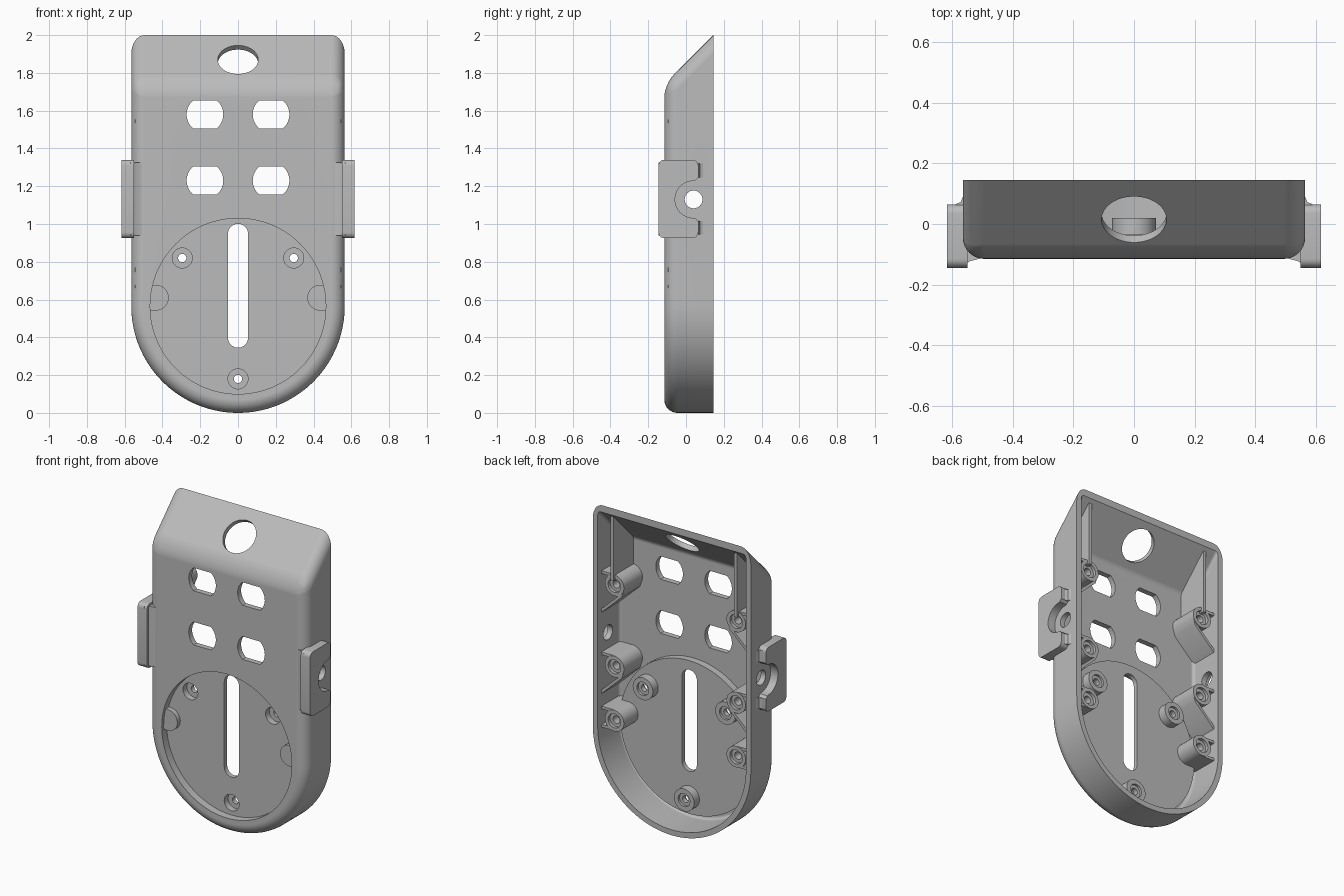
import bpy, bmesh, math
from mathutils import Vector, Matrix

cube = bpy.data.objects.get("Cube")
if cube:
    bpy.data.objects.remove(cube)

grey = bpy.data.materials.new("light_grey_plastic")
grey.use_nodes = True
grey.diffuse_color = (0.5, 0.5, 0.5, 1)
grey.node_tree.nodes["Principled BSDF"].inputs["Base Color"].default_value = grey.diffuse_color

FRONT, BACK, MID = -0.115, 0.145, 0.565   # MID: centre height of the round end
parts = []


def finish(name, bm, keep=True):
    bmesh.ops.recalc_face_normals(bm, faces=bm.faces)
    mesh = bpy.data.meshes.new(name)
    bm.to_mesh(mesh)
    bm.free()
    mesh.materials.append(grey)
    obj = bpy.data.objects.new(name, mesh)
    bpy.context.collection.objects.link(obj)
    if keep:
        parts.append(obj)
    return obj


def prism_mesh(pts, axis, lo, hi):
    """Extrude a 2D outline along one axis."""
    place = {"x": lambda a, b: (lo, a, b), "y": lambda a, b: (a, lo, b),
             "z": lambda a, b: (a, b, lo)}[axis]
    bm = bmesh.new()
    face = bm.faces.new([bm.verts.new(place(a, b)) for a, b in pts])
    move = Vector([(hi - lo) * (axis == k) for k in "xyz"])
    top = bmesh.ops.extrude_face_region(bm, geom=[face])["geom"]
    bmesh.ops.translate(bm, vec=move, verts=[v for v in top if isinstance(v, bmesh.types.BMVert)])
    return bm


def prism(name, pts, axis, lo, hi, keep=True):
    return finish(name, prism_mesh(pts, axis, lo, hi), keep)


def arc(cx, cy, r, start, end, n=16):
    angles = [math.radians(start + (end - start) * i / n) for i in range(n + 1)]
    return [(cx + r * math.cos(a), cy + r * math.sin(a)) for a in angles]


def circle(cx, cy, r, n=48):
    return arc(cx, cy, r, 0, 360, n)[:-1]


def rounded(x0, x1, y0, y1, r):
    return (arc(x1 - r, y1 - r, r, 0, 90, 6) + arc(x0 + r, y1 - r, r, 90, 180, 6)
            + arc(x0 + r, y0 + r, r, 180, 270, 6) + arc(x1 - r, y0 + r, r, 270, 360, 6))


def boolean(target, tool, operation="DIFFERENCE"):
    tool.hide_render = True
    bpy.context.view_layer.update()
    mod = target.modifiers.new("cut", "BOOLEAN")
    mod.operation, mod.object, mod.solver = operation, tool, "EXACT"
    bpy.context.view_layer.objects.active = target
    bpy.ops.object.modifier_apply(modifier=mod.name)
    bpy.data.objects.remove(tool)


def cut(target, pts, axis, lo, hi):
    boolean(target, prism("cutter", pts, axis, lo, hi, False))


def tombstone(name, half, front, back, slope_top, radius, keep):
    """Round-ended block with a sloped top and a rounded front edge."""
    outline = arc(0, MID, half, 180, 360, 72) + [(half, 2.4), (-half, 2.4)]
    bm = prism_mesh(outline, "y", front, back)
    res = bmesh.ops.bisect_plane(bm, geom=bm.verts[:] + bm.edges[:] + bm.faces[:],
                                 plane_co=(0, BACK, slope_top), plane_no=(0, -1, 1),
                                 clear_outer=True)
    rim = [e for e in res["geom_cut"] if isinstance(e, bmesh.types.BMEdge)]
    bmesh.ops.contextual_create(bm, geom=rim)
    bmesh.ops.recalc_face_normals(bm, faces=bm.faces)
    bm.normal_update()
    edges = [e for e in bm.edges if any(f.normal.y < -0.5 and abs(f.normal.x) < 0.1 for f in e.link_faces)
             and not all(v.co.y > back - 0.001 for v in e.verts)]
    bmesh.ops.bevel(bm, geom=edges, offset=radius, offset_type="OFFSET", segments=8,
                    profile=0.5, affect="EDGES", clamp_overlap=True)
    return finish(name, bm, keep)


def lathe(name, profile, x, z):
    """Revolve (radius, y) points around a front-to-back axis."""
    bm = bmesh.new()
    verts = [bm.verts.new((r, y, 0)) for r, y in profile]
    edges = [bm.edges.new(pair) for pair in zip(verts, verts[1:])]
    bmesh.ops.spin(bm, geom=verts + edges, cent=(0, 0, 0), axis=(0, 1, 0),
                   angle=math.tau, steps=32, use_duplicate=False)
    bmesh.ops.remove_doubles(bm, verts=bm.verts, dist=0.0005)
    bmesh.ops.translate(bm, vec=(x, 0, z), verts=bm.verts)
    return finish(name, bm)


# Hollow shell
shell = tombstone("shell", MID, FRONT, BACK, 2.0, 0.07, True)
boolean(shell, tombstone("cavity", 0.53, -0.08, 0.3, 1.955, 0.02, False))

# Round recessed dish and its screw standoffs
screws = [(-0.295, 0.82), (0.295, 0.82), (0, 0.18)]
boolean(shell, prism("dish_back", circle(0, MID, 0.495, 80), "y", -0.1, -0.035, False), "UNION")
for x, z in screws:
    boolean(shell, prism("standoff", circle(x, z, 0.072), "y", -0.06, 0.02, False), "UNION")
cut(shell, circle(0, MID, 0.465, 80), "y", -0.2, -0.065)
for x, z in screws:
    cut(shell, circle(x, z, 0.053), "y", -0.2, -0.025)
    cut(shell, circle(x, z, 0.022, 24), "y", -0.2, 0.2)
    cut(shell, circle(x, z, 0.042), "y", 0.005, 0.2)

# Long slot, four windows and the round hole in the slope
cut(shell, arc(0, 0.948, 0.053, 0, 180) + arc(0, 0.398, 0.053, 180, 360), "y", -0.2, 0.2)
for x in (-0.175, 0.175):
    for z in (1.23, 1.58):
        cut(shell, arc(x, z, 0.097, -50, 50) + arc(x, z, 0.097, 130, 230), "y", -0.2, 0.05)
hole = prism("slope_hole", circle(0, 0, 0.107, 64), "y", -0.12, 0.12, False)
hole.matrix_world = Matrix.Translation((0, 0.015, 1.87)) @ Matrix.Rotation(-math.pi / 4, 4, "X")
boolean(shell, hole)

for s, side in ((1, "left"), (-1, "right")):
    # Side hole through the wall
    cut(shell, circle(0.04, 1.13, 0.047), "x", s * 0.45, s * 0.7)

    # Side clip with a C-shaped notch, blended into the shell
    clip = prism(side + "_clip", rounded(-0.145, 0.065, 0.925, 1.34, 0.03), "x", s * 0.55, s * 0.617)
    notch = [(0.08, 1.26), (0.064, 1.245), (0.05, 1.23)] + arc(0.04, 1.13, 0.098, 90, 270, 24)
    notch += [(0.05, 1.03), (0.064, 1.015), (0.08, 1.0)]
    cut(clip, notch, "x", s * 0.565, s * 0.7)
    cut(clip, circle(0.04, 1.13, 0.047), "x", s * 0.5, s * 0.7)
    web = [(0.57, -0.145), (0.557, -0.133), (0.54, -0.122), (0.51, -0.115), (0.515, -0.09), (0.56, -0.08)]
    prism(side + "_clip_front_fillet", [(s * x, y) for x, y in web], "z", 0.94, 1.325)
    web = [(0.555, 0.09), (0.565, 0.09), (0.572, 0.073), (0.59, 0.065), (0.59, 0.055), (0.555, 0.055)]
    for lo, hi in ((0.945, 1.015), (1.245, 1.32)):
        prism(side + "_clip_back_fillet", [(s * x, y) for x, y in web], "z", lo, hi)

    # Screw bosses with ribs to the wall
    for z in (0.61, 0.96, 1.485):
        lathe(side + "_boss", [(0, -0.095), (0.068, -0.095), (0.068, 0.11), (0.045, 0.11),
                               (0.045, 0.09), (0.024, 0.09), (0.024, 0), (0, 0)], s * 0.435, z)
        rib = [(0.435, z + 0.05), (0.545, z + 0.05), (0.545, z + 0.068), (0.435, z + 0.068)]
        prism(side + "_boss_rib", [(s * x, h) for x, h in rib], "y", -0.095, 0.105)
        if z > 0.7:
            rib = [(0.372, z - 0.025), (0.395, z - 0.05), (0.545, z - 0.19), (0.545, z - 0.215), (0.385, z - 0.065)]
        else:
            rib = [(0.435, z - 0.068), (0.54, z - 0.068), (0.54, z - 0.05), (0.435, z - 0.05)]
        prism(side + "_boss_brace", [(s * x, h) for x, h in rib], "y", -0.095, 0.105)
    tab = [(0.435, 0.542), (0.5, 0.542), (0.5, 0.678), (0.435, 0.678)]
    prism(side + "_recess_tab", [(s * x, h) for x, h in tab], "y", -0.095, -0.04)

    # Upright rib from the top boss to the slope
    prism(side + "_upright_rib", [(-0.09, 1.52), (0.125, 1.52), (0.125, 1.955), (-0.09, 1.74)],
          "x", s * 0.432, s * 0.454)

# Smooth shading with sharp corners kept
bpy.ops.object.select_all(action="DESELECT")
for obj in parts:
    obj.select_set(True)
bpy.context.view_layer.objects.active = shell
bpy.ops.object.shade_smooth_by_angle(angle=math.radians(30))
mod = shell.modifiers.new("even_shading", "WEIGHTED_NORMAL")
mod.keep_sharp = True
